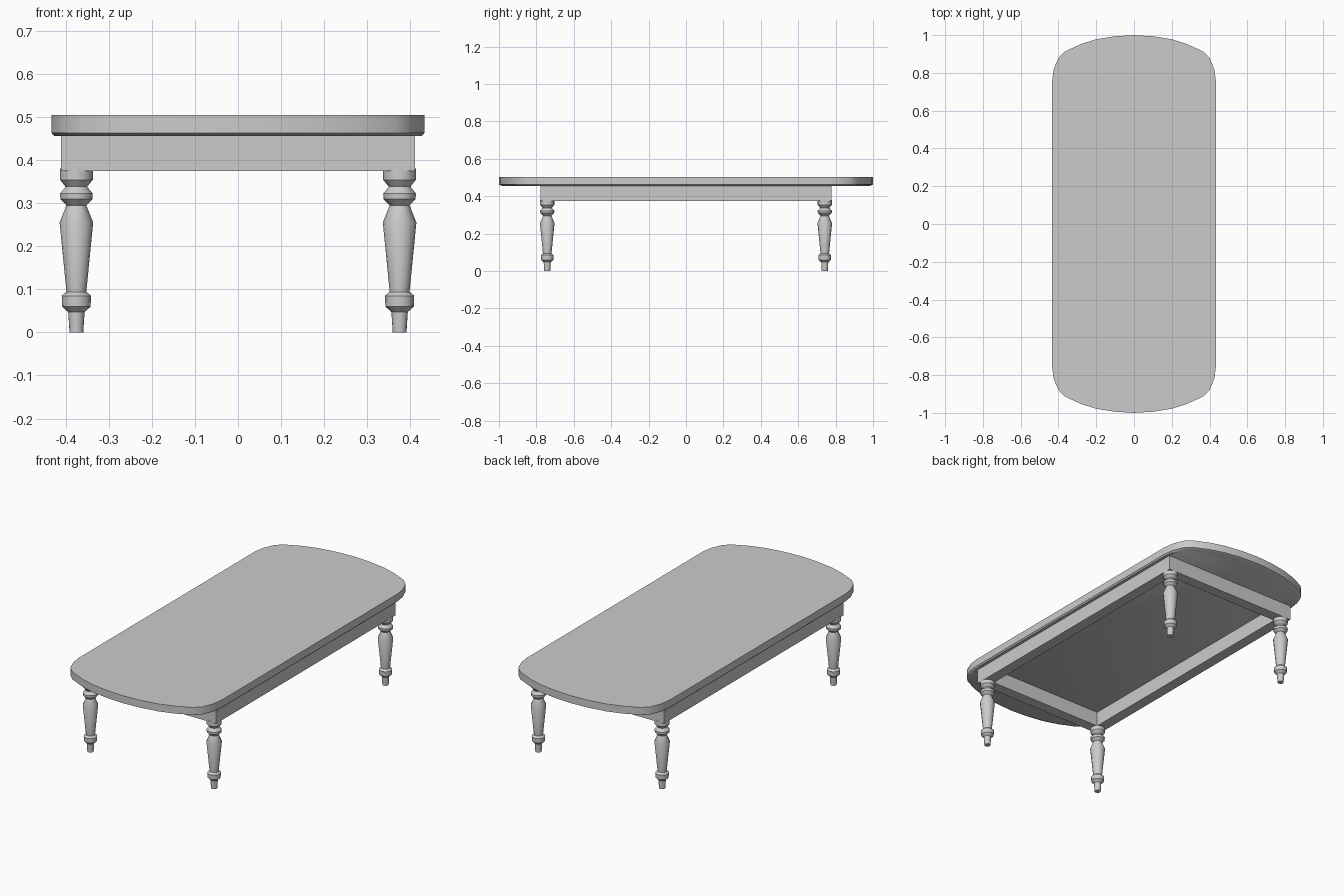
import bpy, bmesh
from math import cos, sin, pi, radians

if "Cube" in bpy.data.objects:
    bpy.data.objects.remove(bpy.data.objects["Cube"])


def finish(name, bm, smooth=None):
    bmesh.ops.recalc_face_normals(bm, faces=bm.faces)
    mesh = bpy.data.meshes.new(name)
    bm.to_mesh(mesh)
    bm.free()
    obj = bpy.data.objects.new(name, mesh)
    bpy.context.collection.objects.link(obj)
    if smooth:
        bpy.ops.object.select_all(action='DESELECT')
        obj.select_set(True)
        bpy.context.view_layer.objects.active = obj
        bpy.ops.object.shade_smooth_by_angle(angle=radians(smooth))
    return obj


def loft(bm, rings):
    # bridge successive rings of points and cap both ends
    loops = [[bm.verts.new(p) for p in ring] for ring in rings]
    n = len(loops[0])
    for a, b in zip(loops, loops[1:]):
        for i in range(n):
            j = (i + 1) % n
            bm.faces.new((a[i], a[j], b[j], b[i]))
    bm.faces.new(loops[0][::-1])
    bm.faces.new(loops[-1])


# Table top: quarter outline mirrored into a rounded, bow-ended slab
quarter = [(0.433, 0.76), (0.425, 0.82), (0.40, 0.88), (0.365, 0.914),
           (0.28, 0.953), (0.20, 0.978), (0.10, 0.994)]
half = quarter + [(0, 1.0)] + [(-x, y) for x, y in reversed(quarter)]
outline = half + [(-x, -y) for x, y in half]
bm = bmesh.new()
loft(bm, [[(x * s, y * s, z) for x, y in outline]
          for s, z in ((0.985, 0.456), (1, 0.463), (1, 0.504))])
finish("table_top", bm, 30)

# Apron: hollow rectangular frame under the top
bm = bmesh.new()
corners = [(1, 1), (-1, 1), (-1, -1), (1, -1)]
AX, AY, T = 0.411, 0.778, 0.06
loops = [[bm.verts.new((sx * (AX - t), sy * (AY - t), z)) for sx, sy in corners]
         for t, z in ((0, 0.375), (0, 0.458), (T, 0.458), (T, 0.375))]
for k in range(4):
    a, b = loops[k], loops[(k + 1) % 4]
    for i in range(4):
        j = (i + 1) % 4
        bm.faces.new((a[i], a[j], b[j], b[i]))
finish("apron", bm)

# Legs: turned profile (radius, height)
profile = [(0.016, 0), (0.019, 0.047), (0.033, 0.060), (0.034, 0.085),
           (0.023, 0.094), (0.039, 0.255), (0.023, 0.295), (0.037, 0.309),
           (0.038, 0.322), (0.025, 0.338), (0.038, 0.354), (0.038, 0.380)]
SIDES = 16
for sx, sy in corners:
    bm = bmesh.new()
    loft(bm, [[(sx * 0.375 + r * cos(2 * pi * i / SIDES),
                sy * 0.742 + r * sin(2 * pi * i / SIDES), z)
               for i in range(SIDES)] for r, z in profile])
    side = "right" if sx > 0 else "left"
    finish(("back_" if sy > 0 else "front_") + side + "_leg", bm, 30)
